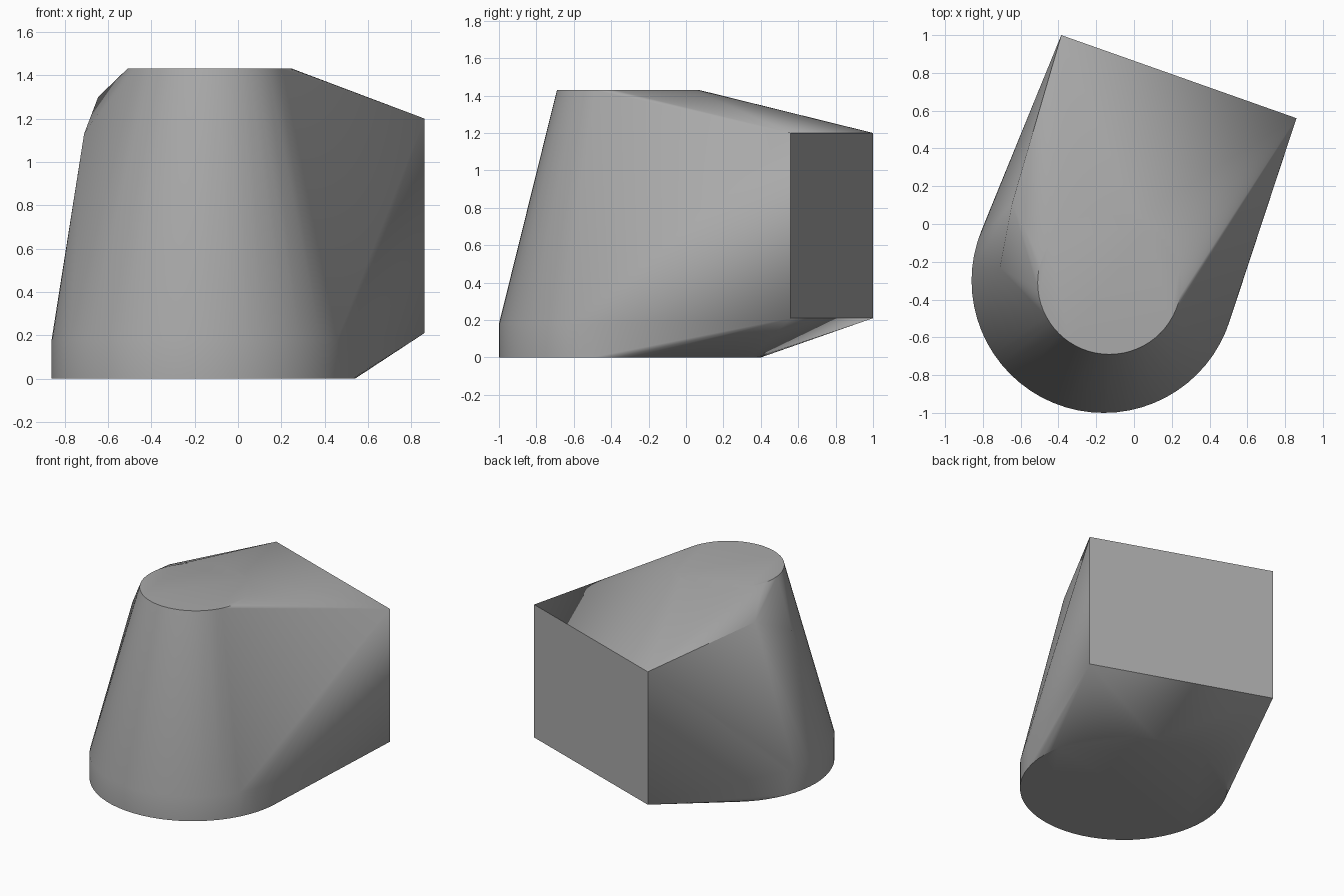
import bpy, bmesh, math

cube = bpy.data.objects.get("Cube")
if cube:
    bpy.data.objects.remove(cube, do_unlink=True)


def ring(bm, cx, cy, z, radius, steps=64):
    """Add a horizontal circle of points."""
    for i in range(steps):
        a = 2 * math.pi * i / steps
        bm.verts.new((cx + radius * math.cos(a), cy + radius * math.sin(a), z))


bm = bmesh.new()

# Round base with a short upright wall, and the smaller round top
ring(bm, -0.16, -0.30, 0.0, 0.70)
ring(bm, -0.16, -0.30, 0.18, 0.70)
ring(bm, -0.13, -0.31, 1.43, 0.38)

# Flat upright rectangle at the back
for x, y in ((-0.385, 1.0), (0.86, 0.56)):
    for z in (0.21, 1.20):
        bm.verts.new((x, y, z))

# Two shoulder points on the right flank
bm.verts.new((-0.645, 0.11, 1.30))
bm.verts.new((-0.71, -0.23, 1.13))

# Stretch one convex skin around all the sections
hull = bmesh.ops.convex_hull(bm, input=bm.verts[:])
bmesh.ops.delete(bm, geom=[v for v in bm.verts if not v.link_faces], context='VERTS')
bmesh.ops.dissolve_limit(bm, angle_limit=math.radians(0.2),
                         verts=bm.verts[:], edges=bm.edges[:])
bmesh.ops.recalc_face_normals(bm, faces=bm.faces[:])

mesh = bpy.data.meshes.new("transition_body")
bm.to_mesh(mesh)
bm.free()
body = bpy.data.objects.new("transition_body", mesh)
bpy.context.collection.objects.link(body)

# Plain grey finish
grey = bpy.data.materials.new("plain grey")
grey.use_nodes = True
colour = (0.40, 0.40, 0.40, 1.0)
grey.diffuse_color = colour
grey.node_tree.nodes["Principled BSDF"].inputs["Base Color"].default_value = colour
mesh.materials.append(grey)

# Smooth round sides, crisp edges around the flat ends
bpy.ops.object.select_all(action='DESELECT')
body.select_set(True)
bpy.context.view_layer.objects.active = body
bpy.ops.object.shade_smooth_by_angle(angle=math.radians(30))
